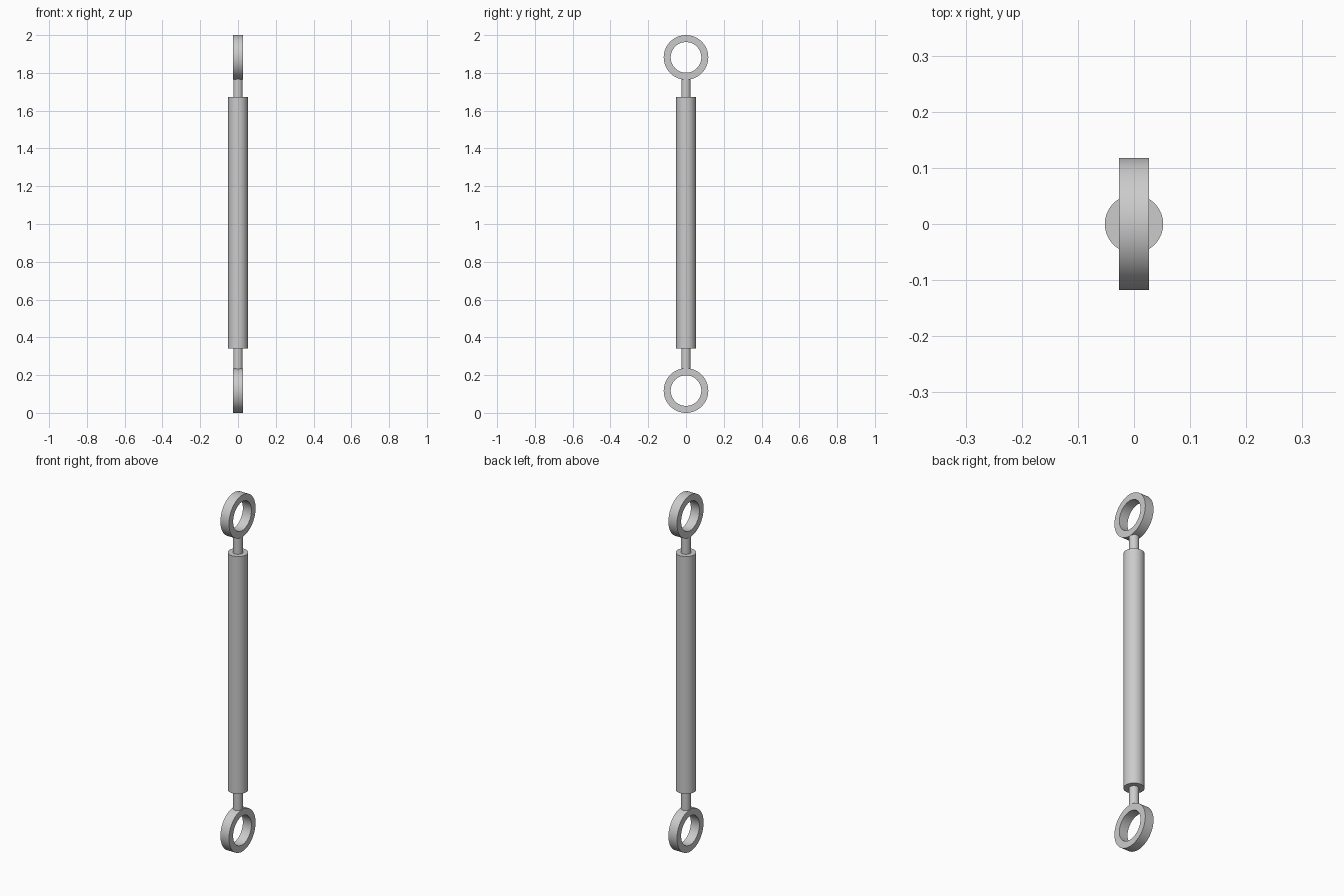
import bpy
import bmesh
import math
from mathutils import Matrix

cube = bpy.data.objects.get("Cube")
if cube:
    bpy.data.objects.remove(cube, do_unlink=True)

metal = bpy.data.materials.new("grey_metal")
metal.use_nodes = True
GREY = (0.6, 0.6, 0.6, 1)
metal.diffuse_color = GREY
metal.node_tree.nodes["Principled BSDF"].inputs["Base Color"].default_value = GREY

SIDES = 64


def lathe(name, profile, closed, matrix):
    """Revolve (radius, height) points around the local z axis."""
    bm = bmesh.new()
    verts = [bm.verts.new((r, 0, h)) for r, h in profile]
    pairs = list(zip(verts, verts[1:]))
    if closed:
        pairs.append((verts[-1], verts[0]))
    edges = [bm.edges.new(p) for p in pairs]
    bmesh.ops.spin(bm, geom=verts + edges, cent=(0, 0, 0), axis=(0, 0, 1),
                   angle=math.tau, steps=SIDES, use_duplicate=False)
    bmesh.ops.remove_doubles(bm, verts=bm.verts, dist=1e-5)
    bmesh.ops.recalc_face_normals(bm, faces=bm.faces)
    bm.transform(matrix)
    mesh = bpy.data.meshes.new(name)
    bm.to_mesh(mesh)
    bm.free()
    mesh.materials.append(metal)
    obj = bpy.data.objects.new(name, mesh)
    bpy.context.collection.objects.link(obj)
    bpy.ops.object.select_all(action='DESELECT')
    obj.select_set(True)
    bpy.context.view_layer.objects.active = obj
    bpy.ops.object.shade_smooth_by_angle(angle=math.radians(30))


def cylinder(name, radius, low, high):
    lathe(name, [(0, low), (radius, low), (radius, high), (0, high)],
          False, Matrix.Identity(4))


# Main barrel
cylinder("barrel", 0.052, 0.34, 1.672)

# Rod and eye at each end
OUTER, INNER, HALF = 0.118, 0.081, 0.0265
ring = [(INNER, -HALF), (OUTER, -HALF), (OUTER, HALF), (INNER, HALF)]
turn = Matrix.Rotation(math.pi / 2, 4, 'Y')
for end, centre, low, high in (("lower", OUTER, 0.218, 0.345),
                               ("upper", 2 - OUTER, 1.667, 1.782)):
    cylinder(end + "_rod", 0.025, low, high)
    lathe(end + "_eye_ring", ring, True, Matrix.Translation((0, 0, centre)) @ turn)
